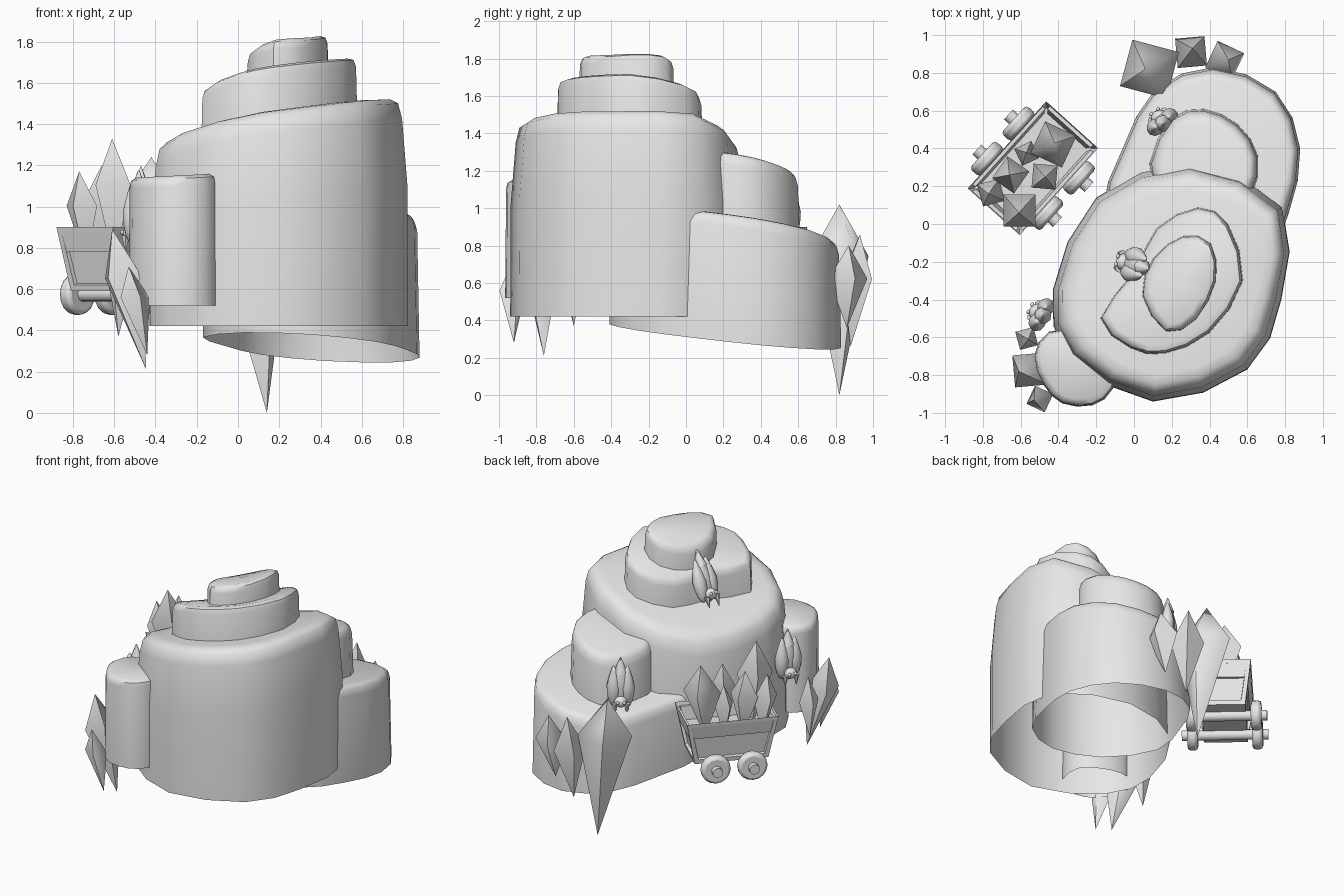
import bpy, bmesh, math
from mathutils import Vector, Matrix

default = bpy.data.objects.get("Cube")
if default:
    bpy.data.objects.remove(default, do_unlink=True)

stone = bpy.data.materials.new("pale_grey")
stone.use_nodes = True
GREY = (.8, .8, .8, 1)
stone.diffuse_color = GREY
stone.node_tree.nodes["Principled BSDF"].inputs["Base Color"].default_value = GREY


def finish(name, bm, matrix=None, angle=35, bevel=0):
    """Turn a bmesh into a shaded object."""
    bmesh.ops.recalc_face_normals(bm, faces=bm.faces)
    if matrix:
        bm.transform(matrix)
    mesh = bpy.data.meshes.new(name)
    bm.to_mesh(mesh)
    bm.free()
    mesh.materials.append(stone)
    obj = bpy.data.objects.new(name, mesh)
    bpy.context.collection.objects.link(obj)
    bpy.ops.object.select_all(action="DESELECT")
    obj.select_set(True)
    bpy.context.view_layer.objects.active = obj
    bpy.ops.object.shade_smooth_by_angle(angle=math.radians(angle))
    if bevel:
        mod = obj.modifiers.new("rounding", "BEVEL")
        mod.width, mod.segments = bevel, 2


def smooth_loop(points):
    """Double a closed outline with points on a smooth curve."""
    pts = [Vector(p) for p in points]
    loop = []
    for i, p in enumerate(pts):
        before, after, last = pts[i - 1], pts[(i + 1) % len(pts)], pts[(i + 2) % len(pts)]
        loop += [p, (p + after) * .5625 - (before + last) * .0625]
    return loop


def slope(height, along_x=0, along_y=0, twist=0):
    """Tilted, optionally twisted, height over the ground."""
    return lambda p: height + along_x * p.x + along_y * p.y + twist * p.x * p.y


def rock_tier(name, points, bottom, top, profile):
    """Open-bottomed drum; profile rows are (drop below top, inset)."""
    loop = smooth_loop(points)
    centre = sum(loop, Vector((0, 0))) / len(loop)
    bm = bmesh.new()
    rings = [[bm.verts.new((p.x, p.y, bottom(p))) for p in loop]]
    for drop, inset in profile:
        ring = []
        for p in loop:
            q = p - (p - centre).normalized() * inset
            ring.append(bm.verts.new((q.x, q.y, top(q) - drop)))
        rings.append(ring)
    for low, high in zip(rings, rings[1:]):
        for i in range(len(loop)):
            bm.faces.new((low[i - 1], low[i], high[i], high[i - 1]))
    # Cap fanned from its centre so that a twisted top stays even
    hub = bm.verts.new((centre.x, centre.y, top(centre)))
    for i in range(len(loop)):
        bm.faces.new((rings[-1][i - 1], rings[-1][i], hub))
    finish(name, bm, angle=50)


# Rock mound
SOFT = [(.07, .012), (.025, .025), (.006, .045), (0, .07)]
CRISP = [(.05, .008), (.015, .02), (0, .05)]
rock_tier("main_rock",
          [(-.43, -.35), (-.34, -.7), (.1, -.94), (.6, -.77), (.78, -.4),
           (.785, .09), (.3, .32), (-.2, .14)],
          slope(.42), slope(1.308, .293, -.165, .175),
          [(.45, .003), (.12, .03), (.04, .05), (.01, .09), (0, .14)])
rock_tier("rear_rock",
          [(.88, .4), (.75, .7), (.42, .83), (.11, .71), (-.06, .4), (-.17, .04),
           (.02, -.3), (.36, -.41), (.67, -.25), (.82, .06)],
          slope(.36, -.06, -.1), slope(.892, .14, -.16), SOFT)
rock_tier("rear_upper_rock",
          [(.66, .36), (.55, .53), (.37, .61), (.2, .56), (.08, .32), (.16, .1),
           (.4, 0), (.62, .14)],
          slope(.8), slope(1.23, .18, -.18), SOFT)
rock_tier("front_rock",
          [(-.53, -.7), (-.48, -.85), (-.38, -.95), (-.22, -.96), (-.11, -.87),
           (-.1, -.68), (-.27, -.57), (-.45, -.57)],
          slope(.52), slope(1.165, .05),
          [(.05, .005), (.015, .012), (0, .04)])
rock_tier("upper_rock",
          [(-.18, -.5), (-.02, -.66), (.16, -.69), (.4, -.58), (.58, -.3),
           (.5, 0), (.34, .09), (.12, -.02), (0, -.25)],
          slope(1.25, .2), slope(1.485, .38, -.26, .3), CRISP)
rock_tier("peak_rock",
          [(.04, -.38), (.17, -.575), (.33, -.51), (.44, -.3), (.41, -.1),
           (.26, -.06), (.1, -.18)],
          slope(1.48), slope(1.63, .48, -.3, .7), CRISP)


def crystal(name, low, high, radius, belt=.7, turn=0):
    """Four-sided pointed crystal between two tips."""
    low, high = Vector(low), Vector(high)
    middle = low.lerp(high, belt)
    bm = bmesh.new()
    tips = [bm.verts.new(low), bm.verts.new(high)]
    ring = []
    for i in range(4):
        a = math.radians(turn + i * 90)
        ring.append(bm.verts.new(middle + Vector((math.cos(a), math.sin(a), 0)) * radius))
    for tip in tips:
        for i in range(4):
            bm.faces.new((tip, ring[i - 1], ring[i]))
    finish(name, bm, angle=80)


# Crystal clusters on the rock sides
crystal("rear_crystal_large", (.14, .82, 0), (.06, .82, 1.02), .18, .73, 30)
crystal("rear_crystal_middle", (.29, .88, .26), (.31, .93, .86), .11, .6, 50)
crystal("rear_crystal_small", (.45, .86, .36), (.5, .87, .8), .11, .6, 20)
crystal("front_crystal_large", (-.445, -.76, .21), (-.61, -.78, .89), .12, .65, 50)
crystal("front_crystal_middle", (-.44, -.92, .28), (-.53, -.93, .71), .075, .65, 20)
crystal("front_crystal_small", (-.58, -.6, .37), (-.56, -.61, .8), .07, .6, 60)

# Mine cart: flared tub with recessed side panels and a hollow top
CART = Matrix.Translation((-.535, .295, 0)) @ Matrix.Rotation(math.radians(48), 4, "Z")
bm = bmesh.new()
bmesh.ops.create_cube(bm, size=2)
for v in bm.verts:
    v.co = (v.co.x * .31, v.co.y * .185, .9) if v.co.z > 0 else (v.co.x * .25, v.co.y * .145, .59)
bm.normal_update()
sides = [f for f in bm.faces if abs(f.normal.z) < .8]
rim = [f for f in bm.faces if f.normal.z > .8]
bmesh.ops.inset_individual(bm, faces=rim, thickness=.035)
bmesh.ops.translate(bm, verts=rim[0].verts, vec=(0, 0, -.12))
bmesh.ops.inset_individual(bm, faces=sides, thickness=.04)
bmesh.ops.inset_individual(bm, faces=sides, thickness=.004, depth=-.02)
finish("cart_tub", bm, CART, 20)


def cylinder(name, radius, depth, place, bevel=0):
    bm = bmesh.new()
    spin = Matrix.Translation(place) @ Matrix.Rotation(math.pi / 2, 4, "X")
    bmesh.ops.create_cone(bm, cap_ends=True, segments=16, radius1=radius,
                          radius2=radius, depth=depth, matrix=spin)
    finish(name, bm, CART, bevel=bevel)


for x in (-.125, .125):
    cylinder("cart_axle", .035, .4, (x, 0, .575))
    for side in (-1, 1):
        cylinder("cart_wheel", .1, .07, (x, side * .215, .575), .02)
        cylinder("cart_hub", .035, .05, (x, side * .262, .575))

# Crystals heaped in the cart
for x, y, tip, radius, turn in [(-.42, .43, 1.24, .13, 20), (-.57, .38, 1.12, .07, 70),
                                (-.66, .26, 1.2, .1, 10), (-.47, .25, 1.2, .09, 40),
                                (-.77, .16, 1.17, .085, 60), (-.61, .06, 1.33, .12, 45)]:
    crystal("cart_crystal", (x * .85 - .08, y * .85 + .04, .72), (x, y, tip), radius, .63, turn)


# Hanging bats: folded wings, head at the bottom with eyes and ears
def blob(bm, place, size, pointed=False):
    made = bmesh.ops.create_uvsphere(bm, u_segments=10, v_segments=8, radius=1)["verts"]
    for v in made:
        if pointed:
            pinch = 1 - .55 * max(v.co.z, 0)
            v.co.x *= pinch
            v.co.y *= pinch
        v.co = Vector(place) + Vector(a * b for a, b in zip(v.co, size))


def bat(place, facing, lean=0):
    """Local front is -y; facing is the turn about z in degrees."""
    bm = bmesh.new()
    blob(bm, (0, 0, .2), (.06, .04, .17), True)
    blob(bm, (0, -.03, .09), (.045, .04, .04))
    for side in (-1, 1):
        blob(bm, (side * .045, 0, .19), (.05, .045, .15), True)
        blob(bm, (side * .022, -.068, .095), (.012, .01, .012))
        ear = Matrix.Translation((side * .04, -.04, .04)) @ Matrix.Rotation(math.pi, 4, "X")
        bmesh.ops.create_cone(bm, cap_ends=True, segments=6, radius1=.022,
                              radius2=.002, depth=.08, matrix=ear)
    feet = Matrix.Translation((0, .01, .34))
    bmesh.ops.create_cone(bm, cap_ends=True, segments=8, radius1=.045,
                          radius2=.004, depth=.11, matrix=feet)
    finish("bat", bm, Matrix.Translation(place) @ Matrix.Rotation(math.radians(facing), 4, "Z")
           @ Matrix.Rotation(math.radians(lean), 4, "X"), 50)


bat((-.06, -.2, 1.33), -105, -20)
bat((.15, .54, .79), -143)
bat((-.49, -.48, .78), -120)
